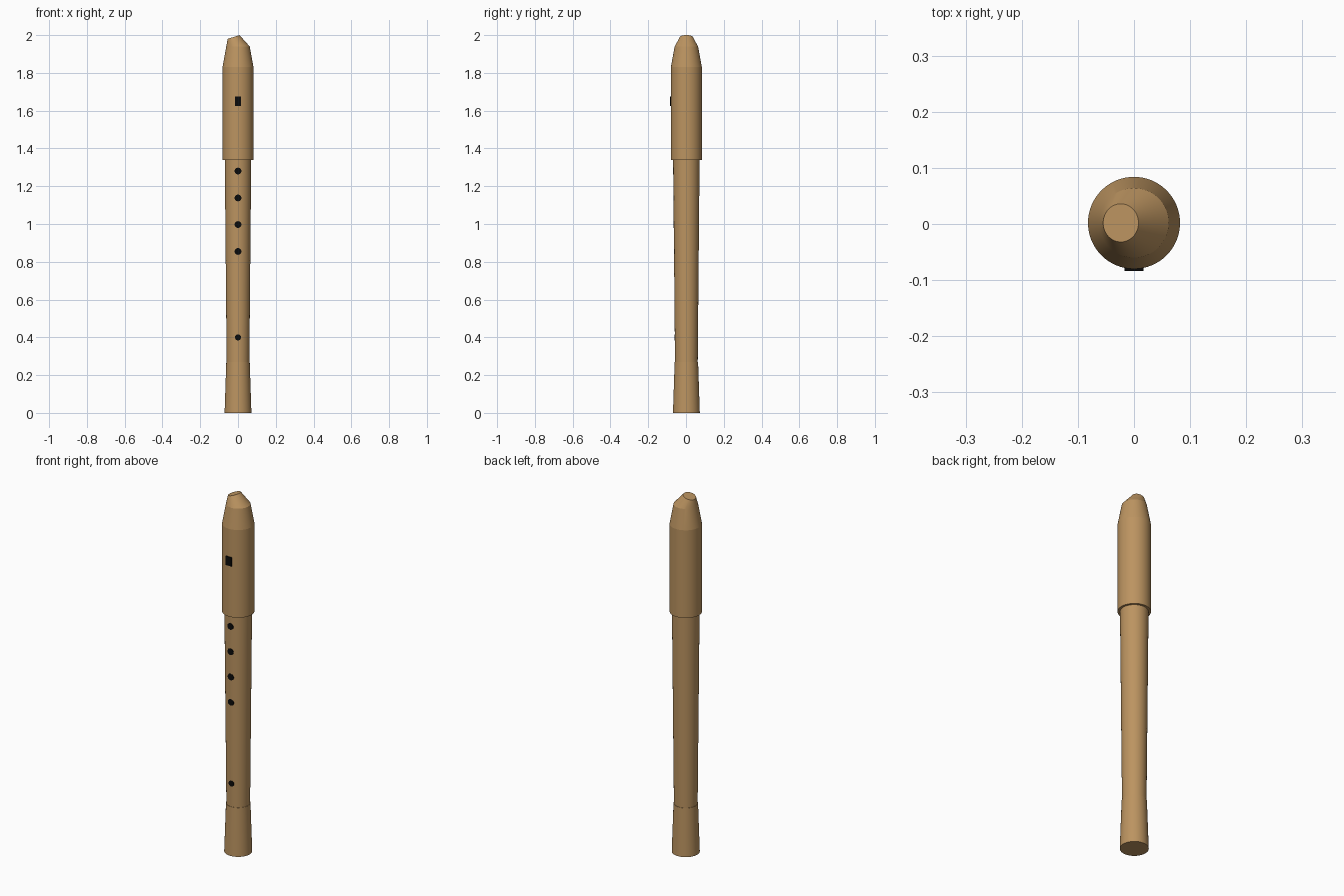
import bpy, bmesh, math
from mathutils import Matrix

cube = bpy.data.objects.get("Cube")
if cube:
    bpy.data.objects.remove(cube, do_unlink=True)

CY = 0.002      # centre line of the tube in y
SEGMENTS = 64


def material(name, rgb):
    m = bpy.data.materials.new(name)
    m.use_nodes = True
    m.diffuse_color = (*rgb, 1)
    m.node_tree.nodes["Principled BSDF"].inputs["Base Color"].default_value = (*rgb, 1)
    return m


wood = material("light wood", (0.50, 0.295, 0.118))
black = material("black", (0.003, 0.003, 0.003))


def add_object(name, bm, mat, angle=None):
    bmesh.ops.recalc_face_normals(bm, faces=bm.faces)
    mesh = bpy.data.meshes.new(name)
    bm.to_mesh(mesh)
    bm.free()
    mesh.materials.append(mat)
    obj = bpy.data.objects.new(name, mesh)
    bpy.context.collection.objects.link(obj)
    if angle:
        bpy.ops.object.select_all(action="DESELECT")
        obj.select_set(True)
        bpy.context.view_layer.objects.active = obj
        bpy.ops.object.shade_smooth_by_angle(angle=math.radians(angle))
    return obj


def loft(name, rings, angle):
    """Rings are (centre x, radius x, radius y, z, rise of the ring along x)."""
    bm = bmesh.new()
    loops = []
    for cx, rx, ry, z, rise in rings:
        loop = []
        for i in range(SEGMENTS):
            a = math.tau * i / SEGMENTS
            loop.append(bm.verts.new((cx + rx * math.cos(a), CY + ry * math.sin(a),
                                      z + rise * math.cos(a))))
        loops.append(loop)
    for low, high in zip(loops, loops[1:]):
        for i in range(SEGMENTS):
            j = (i + 1) % SEGMENTS
            bm.faces.new((low[i], low[j], high[j], high[i]))
    bm.faces.new(loops[0])
    bm.faces.new(loops[-1])
    return add_object(name, bm, wood, angle)


def ring(r, z):
    return (0, r, r, z, 0)


# Tube: flared foot, tapered body, wide head with an off-centre slanted beak
loft("foot", [ring(0.071, 0), ring(0.062, 0.27)], 30)
loft("body", [ring(0.060, 0.26), ring(0.070, 1.35)], 30)
loft("head", [ring(0.082, 1.34), ring(0.082, 1.83), ring(0.062, 1.94),
              (-0.0235, 0.0315, 0.034, 1.99, 0.01)], 9)


# Finger holes: dark discs set into the front of the body
def finger_hole(name, z, r):
    surface = 0.060 + 0.010 * (z - 0.26) / 1.09
    bm = bmesh.new()
    bmesh.ops.create_cone(bm, cap_ends=True, segments=24, radius1=r, radius2=r, depth=0.008,
                          matrix=Matrix.Translation((0, CY - surface + 0.003, z))
                          @ Matrix.Rotation(math.pi / 2, 4, "X"))
    add_object(name, bm, black)


for n, z in enumerate((1.28, 1.138, 0.997, 0.855), 1):
    finger_hole(f"finger_hole_{n}", z, 0.018)
finger_hole("lower_finger_hole", 0.40, 0.016)

# Sound window: dark rectangular plate on the front of the head
bm = bmesh.new()
bmesh.ops.create_cube(bm, size=1, matrix=Matrix.Translation((0, -0.0795, 1.65))
                      @ Matrix.Diagonal((0.034, 0.009, 0.05, 1)))
add_object("sound_window", bm, black)
